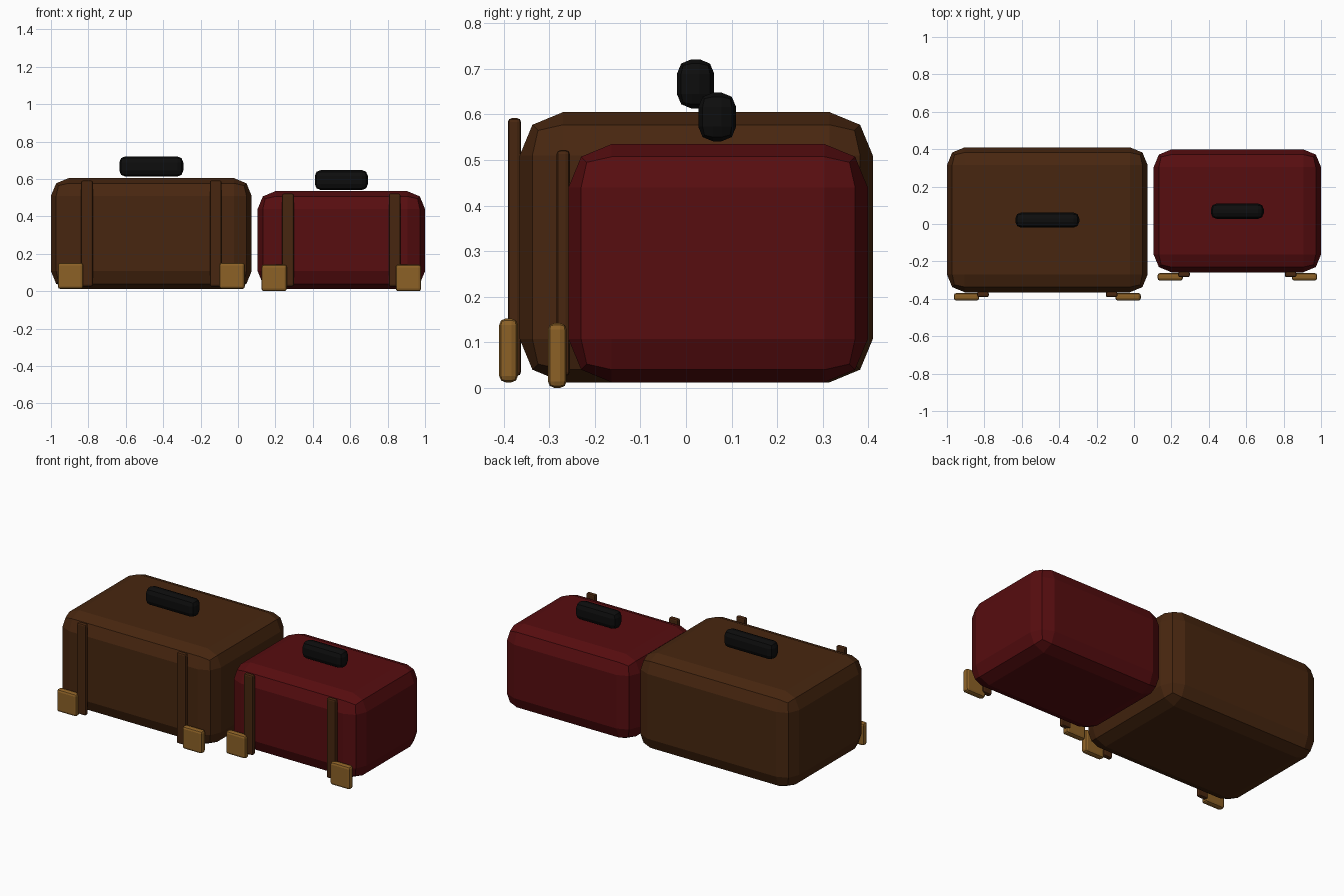
import bpy

if "Cube" in bpy.data.objects:
    bpy.data.objects.remove(bpy.data.objects["Cube"])


def material(name, srgb):
    m = bpy.data.materials.new(name)
    lin = [c / 12.92 if c <= 0.04045 else ((c + 0.055) / 1.055) ** 2.4 for c in srgb]
    m.diffuse_color = (*lin, 1)
    m.use_nodes = True
    m.node_tree.nodes["Principled BSDF"].inputs["Base Color"].default_value = m.diffuse_color
    return m


BROWN = material("brown leather", (0.28, 0.15, 0.06))
RED = material("dark red leather", (0.34, 0.05, 0.06))
BRASS = material("brass", (0.55, 0.38, 0.15))
BLACK = material("black grip", (0.05, 0.05, 0.05))


def rounded_box(name, x, y, z, bevel, mat):
    """Box from (min, max) ranges, with two-segment rounded edges."""
    bpy.ops.mesh.primitive_cube_add(size=1, location=[sum(r) / 2 for r in (x, y, z)])
    ob = bpy.context.object
    ob.name = name
    ob.scale = [r[1] - r[0] for r in (x, y, z)]
    bpy.ops.object.transform_apply(location=False, rotation=False, scale=True)
    mod = ob.modifiers.new("rounded edges", 'BEVEL')
    mod.width = bevel
    mod.segments = 2
    mod.limit_method = 'NONE'
    ob.data.materials.append(mat)
    return ob


def suitcase(label, mat, x, y, z, handle_w, handle_y, handle_z, strap_dx, corner_dx, corner_z):
    cx = (x[0] + x[1]) / 2
    front = y[0]
    # Body and carrying handle
    rounded_box(label + "_case", x, y, z, 0.095, mat)
    rounded_box(label + "_handle", (cx - handle_w / 2, cx + handle_w / 2),
                handle_y, handle_z, 0.032, BLACK)
    # Straps and brass corner guards, mirrored about the case centre
    for side, s in (("left", -1), ("right", 1)):
        sx, gx = cx + s * strap_dx, cx + s * corner_dx
        rounded_box(f"{label}_{side}_strap", (sx - 0.031, sx + 0.031),
                    (front - 0.026, front + 0.003), (0.026, z[1] - 0.013), 0.009, BROWN)
        rounded_box(f"{label}_{side}_corner_guard", (gx - 0.068, gx + 0.068),
                    (front - 0.045, front - 0.004), corner_z, 0.014, BRASS)


suitcase("large", BROWN, (-1.0, 0.073), (-0.365, 0.41), (0.012, 0.605),
         0.342, (-0.02, 0.062), (0.613, 0.721), 0.344, 0.432, (0.012, 0.152))
suitcase("small", RED, (0.105, 1.0), (-0.258, 0.399), (0.012, 0.535),
         0.284, (0.027, 0.11), (0.541, 0.648), 0.285, 0.359, (0.0, 0.142))
